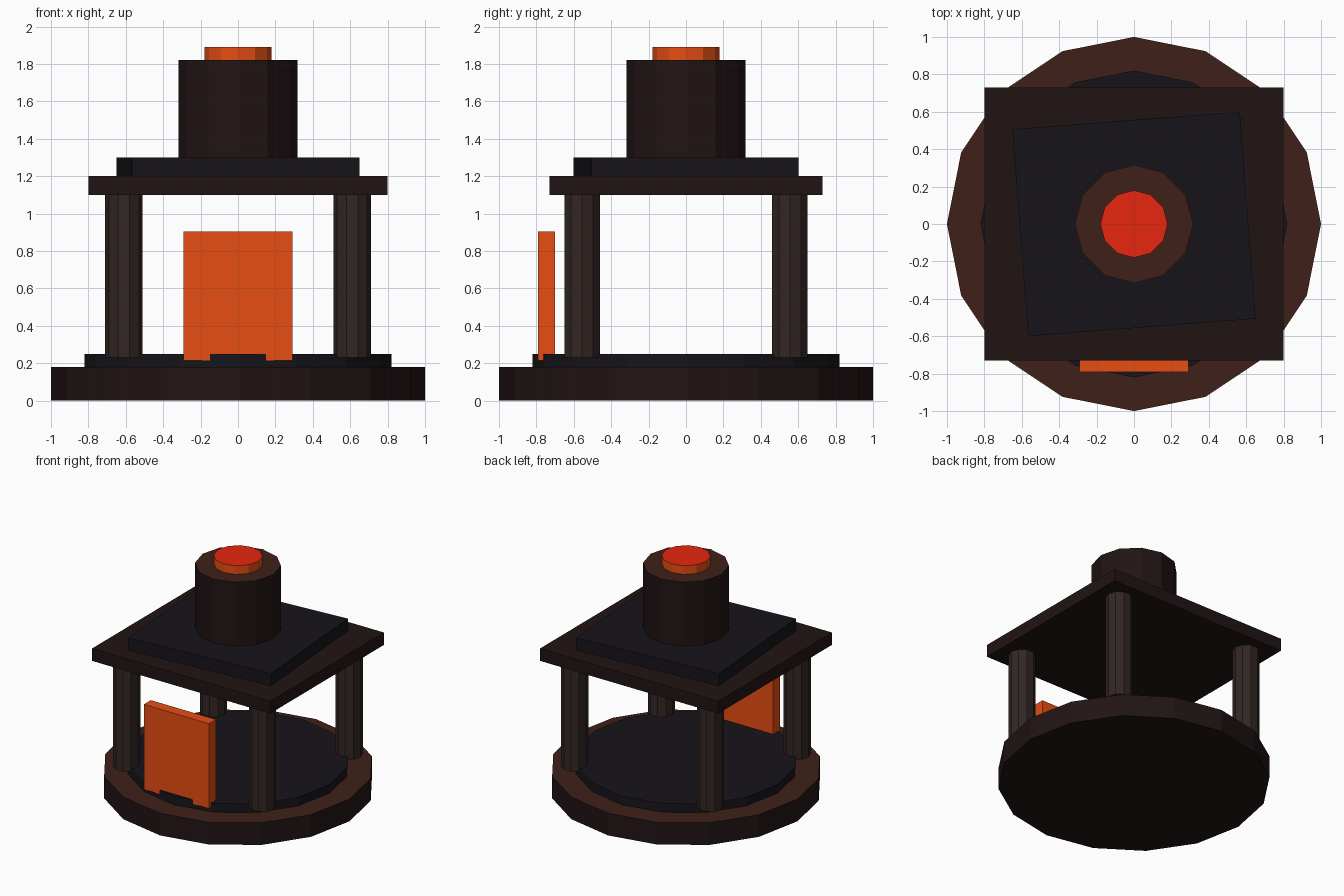
import bpy, bmesh, math
from mathutils import Matrix

if "Cube" in bpy.data.objects:
    bpy.data.objects.remove(bpy.data.objects["Cube"])


def material(name, rgb):
    m = bpy.data.materials.new(name)
    m.diffuse_color = (*rgb, 1)
    m.use_nodes = True
    m.node_tree.nodes["Principled BSDF"].inputs["Base Color"].default_value = m.diffuse_color
    return m


DARK = material("dark_brown", (0.015, 0.007, 0.007))
BROWN = material("brown", (0.050, 0.014, 0.010))
SLATE = material("slate", (0.008, 0.007, 0.010))
WOOD = material("pillar_brown", (0.032, 0.020, 0.017))
ORANGE = material("orange", (0.80, 0.075, 0.007))
RED = material("glow_red", (0.80, 0.020, 0.005))


def finish(name, bm, side, cap=None):
    """Turn a bmesh into an object; upward faces may take a cap material."""
    mesh = bpy.data.meshes.new(name)
    mesh.materials.append(side)
    if cap:
        mesh.materials.append(cap)
        bm.normal_update()
        for f in bm.faces:
            f.material_index = int(f.normal.z > 0.9)
    bm.to_mesh(mesh)
    bm.free()
    ob = bpy.data.objects.new(name, mesh)
    bpy.context.collection.objects.link(ob)
    return ob


def prism(name, sides, r, z0, z1, side, cap=None, x=0, y=0):
    """Upright prism with a corner pointing along +x."""
    bm = bmesh.new()
    ring = [bm.verts.new((x + r * math.cos(math.tau * i / sides),
                          y + r * math.sin(math.tau * i / sides), z0))
            for i in range(sides)]
    base = bm.faces.new(ring)
    top = bmesh.ops.extrude_face_region(bm, geom=[base], use_keep_orig=True)["geom"]
    for v in top:
        if isinstance(v, bmesh.types.BMVert):
            v.co.z = z1
    bmesh.ops.recalc_face_normals(bm, faces=bm.faces)
    return finish(name, bm, side, cap)


def box(name, sx, sy, z0, z1, mat, y=0, turn=0):
    bm = bmesh.new()
    bmesh.ops.create_cube(bm, size=1, matrix=Matrix.Translation((0, y, (z0 + z1) / 2))
                          @ Matrix.Rotation(math.radians(turn), 4, 'Z')
                          @ Matrix.Diagonal((sx, sy, z1 - z0, 1)))
    return finish(name, bm, mat)


# Round stepped base
prism("base", 16, 1.0, 0, 0.18, DARK, BROWN)
prism("floor_disc", 16, 0.82, 0.18, 0.25, SLATE)

# Four corner pillars
for sx, h in ((-1, "left"), (1, "right")):
    for sy, d in ((-1, "front"), (1, "back")):
        prism(f"pillar_{d}_{h}", 10, 0.1, 0.23, 1.1, WOOD, x=0.61 * sx, y=0.555 * sy)

# Glowing front panel
box("front_panel", 0.585, 0.09, 0.215, 0.905, ORANGE, y=-0.745)

# Roof slabs, the upper one slightly turned
box("roof_slab", 1.6, 1.46, 1.1, 1.2, DARK)
box("upper_slab", 1.22, 1.11, 1.2, 1.3, SLATE, turn=4.4)

# Chimney with glowing top
prism("chimney", 12, 0.317, 1.3, 1.82, DARK, BROWN)
prism("chimney_glow", 12, 0.18, 1.82, 1.89, ORANGE, RED)
